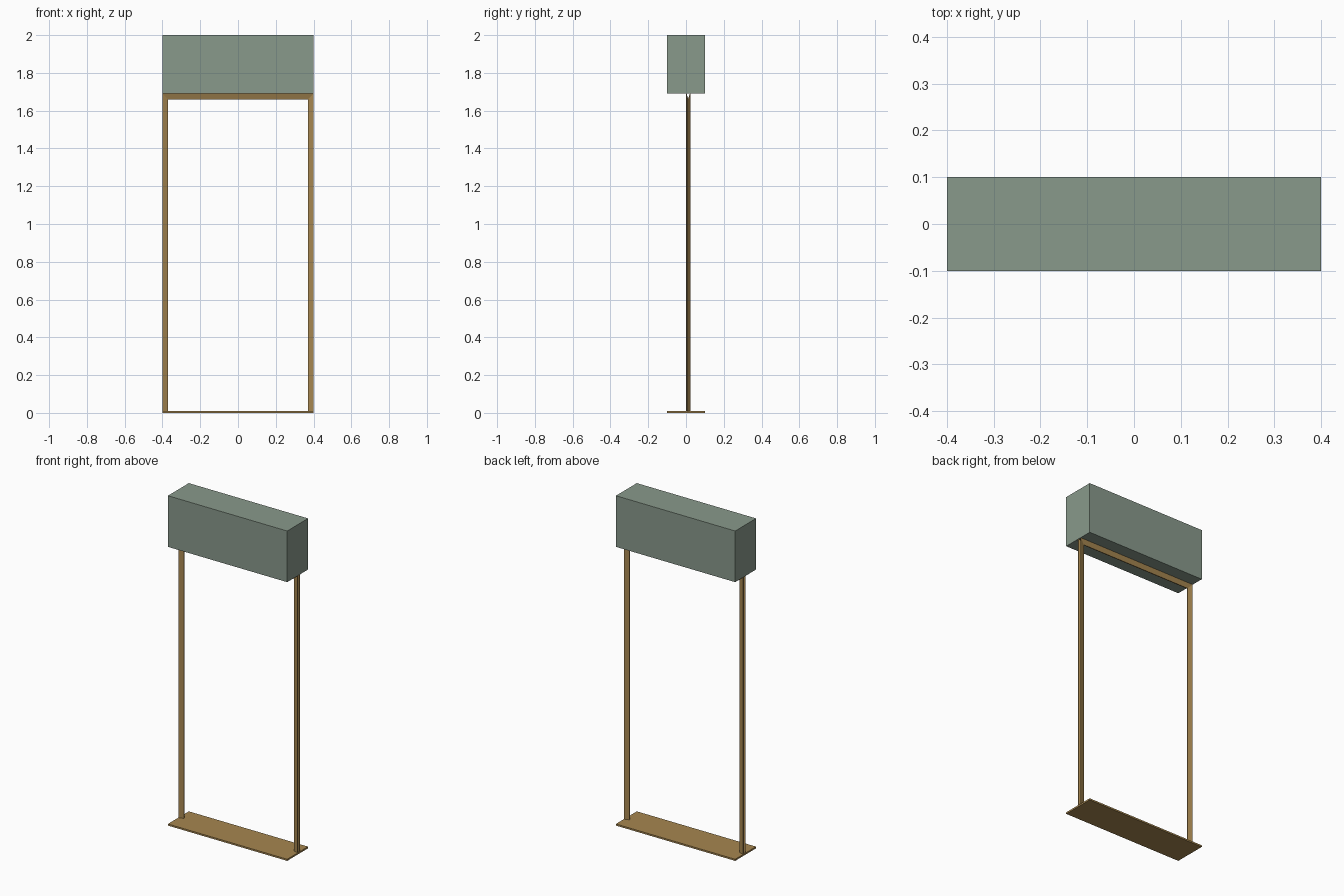
import bpy, bmesh

if "Cube" in bpy.data.objects:
    bpy.data.objects.remove(bpy.data.objects["Cube"])


def material(name, color):
    m = bpy.data.materials.new(name)
    m.diffuse_color = (*color, 1.0)
    m.use_nodes = True
    m.node_tree.nodes["Principled BSDF"].inputs["Base Color"].default_value = m.diffuse_color
    return m


def finish(bm, name, mat):
    bmesh.ops.recalc_face_normals(bm, faces=bm.faces)
    mesh = bpy.data.meshes.new(name)
    bm.to_mesh(mesh)
    bm.free()
    mesh.materials.append(mat)
    obj = bpy.data.objects.new(name, mesh)
    bpy.context.collection.objects.link(obj)
    return obj


def box(name, lo, hi, mat):
    bm = bmesh.new()
    bmesh.ops.create_cube(bm, size=1.0)
    for v in bm.verts:
        for i in range(3):
            v.co[i] = (lo[i] + hi[i]) / 2 + v.co[i] * (hi[i] - lo[i])
    return finish(bm, name, mat)


wood = material("wood", (0.38, 0.24, 0.08))
green_grey = material("green_grey", (0.25, 0.32, 0.26))

HALF_W, HALF_D = 0.4, 0.1
PLATE_TOP, FRAME_TOP = 0.01, 1.69

# base plate and upper box
box("base_plate", (-HALF_W, -HALF_D, 0), (HALF_W, HALF_D, PLATE_TOP), wood)
box("upper_box", (-HALF_W, -HALF_D, FRAME_TOP), (HALF_W, HALF_D, 2.0), green_grey)

# mitred frame: V channel open outward, as (inward offset, y)
profile = [(0, 0), (0.03, 0.009), (0.03, 0.014), (0, 0.023),
           (0, 0.020), (0.026, 0.0115), (0, 0.003)]
bm = bmesh.new()
rings = []
for side, top in ((-1, False), (-1, True), (1, True), (1, False)):
    rings.append([bm.verts.new((side * (HALF_W - o), y,
                                FRAME_TOP - o if top else PLATE_TOP))
                  for o, y in profile])
n = len(profile)
for a, b in zip(rings, rings[1:]):
    for i in range(n):
        j = (i + 1) % n
        bm.faces.new((a[i], a[j], b[j], b[i]))
# leg end caps
bm.faces.new(rings[0])
bm.faces.new(rings[-1])
finish(bm, "support_frame", wood)
